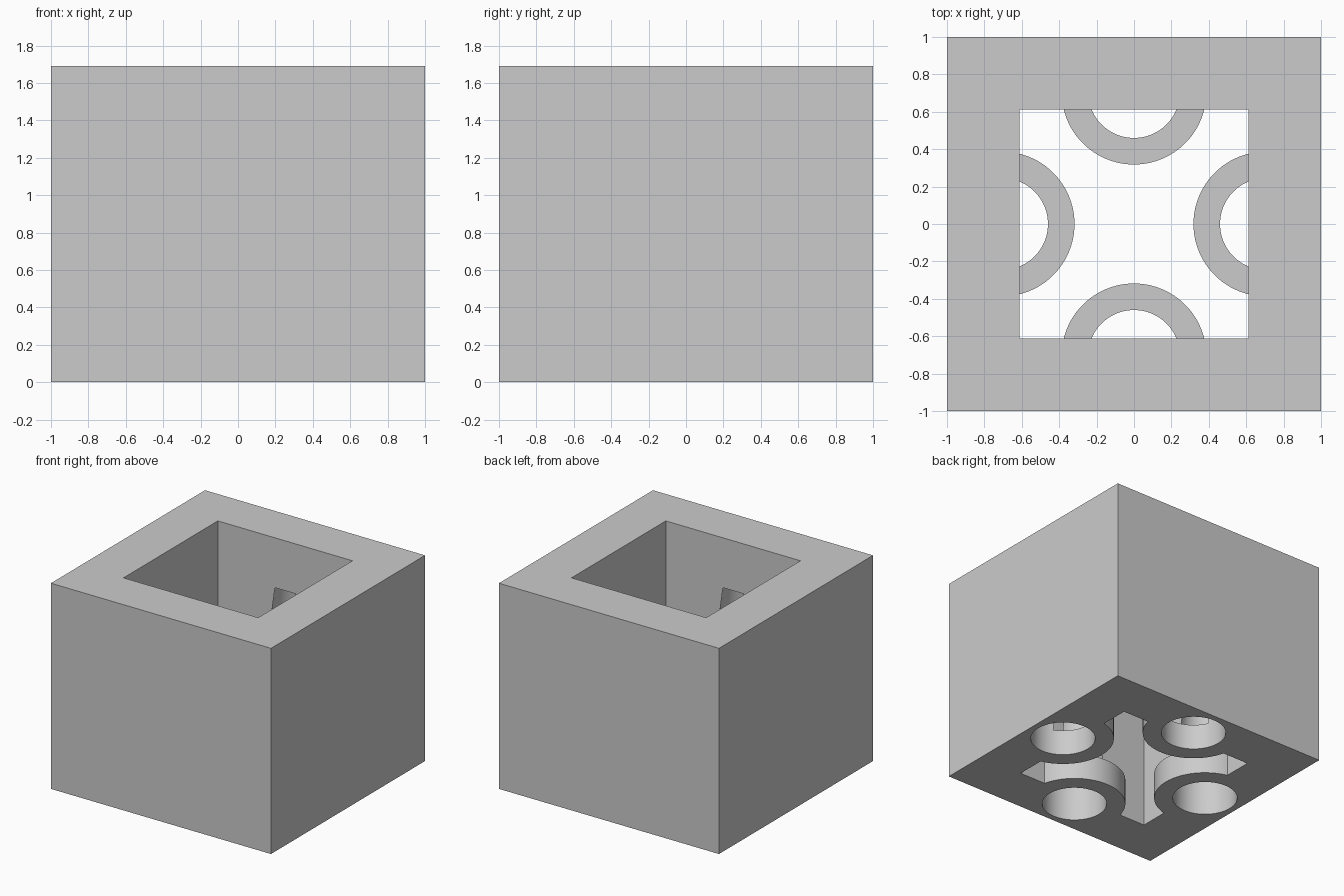
import bpy, bmesh, math
from mathutils import Matrix, Vector

cube = bpy.data.objects.get("Cube")
if cube:
    bpy.data.objects.remove(cube, do_unlink=True)

HEIGHT = 1.69        # block height
WELL = 0.612         # half width of the square well
OFFSET = 0.705       # socket axis distance from the middle
BOSS_R, BOSS_H = 0.387, 0.21
SOCKET_R, TIP_R, SOCKET_TOP = 0.245, 0.131, 1.28


def new_object(name, bm):
    bmesh.ops.recalc_face_normals(bm, faces=bm.faces)
    mesh = bpy.data.meshes.new(name)
    bm.to_mesh(mesh)
    bm.free()
    obj = bpy.data.objects.new(name, mesh)
    bpy.context.collection.objects.link(obj)
    return obj


def box(name, half, low, high):
    bm = bmesh.new()
    size = Matrix.Diagonal((2 * half, 2 * half, high - low, 1))
    bmesh.ops.create_cube(bm, size=1, matrix=Matrix.Translation((0, 0, (low + high) / 2)) @ size)
    return new_object(name, bm)


def four_lathes(name, profile, sides=96):
    """Turned solids on the four sides, from a (radius, height) profile."""
    bm = bmesh.new()
    for quarter in range(4):
        a = quarter * math.pi / 2
        centre = Vector((math.cos(a), math.sin(a), 0)) * OFFSET
        rings = []
        for r, z in profile:
            rings.append([bm.verts.new(centre + Vector((
                r * math.cos(2 * math.pi * i / sides),
                r * math.sin(2 * math.pi * i / sides), z))) for i in range(sides)])
        for low, high in zip(rings, rings[1:]):
            for i in range(sides):
                j = (i + 1) % sides
                bm.faces.new((low[i], low[j], high[j], high[i]))
        bm.faces.new(rings[0])
        bm.faces.new(rings[-1])
    return new_object(name, bm)


def subtract(target, cutter):
    """Cut one object out of another, then drop the cutter."""
    mod = target.modifiers.new("cut", 'BOOLEAN')
    mod.operation, mod.solver, mod.object = 'DIFFERENCE', 'EXACT', cutter
    bpy.context.view_layer.update()
    graph = bpy.context.evaluated_depsgraph_get()
    result = bpy.data.meshes.new_from_object(target.evaluated_get(graph))
    target.modifiers.clear()
    target.data = result
    bpy.data.objects.remove(cutter, do_unlink=True)


# Square well that leaves four low round bosses standing at the bottom
well = box("well_cutter", WELL, -0.1, HEIGHT + 0.1)
subtract(well, four_lathes("bosses", [(BOSS_R, -0.2), (BOSS_R, BOSS_H)]))

# Block with the well and four sockets that taper upward inside the walls
block = box("socketed_block", 1, 0, HEIGHT)
subtract(block, well)
subtract(block, four_lathes("sockets", [
    (SOCKET_R, -0.1), (SOCKET_R, BOSS_H), (TIP_R, SOCKET_TOP)]))

# Single grey material
grey = bpy.data.materials.new("plain_grey")
grey.use_nodes = True
colour = (0.6, 0.6, 0.6, 1)
grey.diffuse_color = colour
grey.node_tree.nodes["Principled BSDF"].inputs["Base Color"].default_value = colour
block.data.materials.clear()
block.data.materials.append(grey)

# Smooth the round walls, keep the edges sharp
bpy.ops.object.select_all(action='DESELECT')
block.select_set(True)
bpy.context.view_layer.objects.active = block
bpy.ops.object.shade_smooth_by_angle(angle=math.radians(30))
